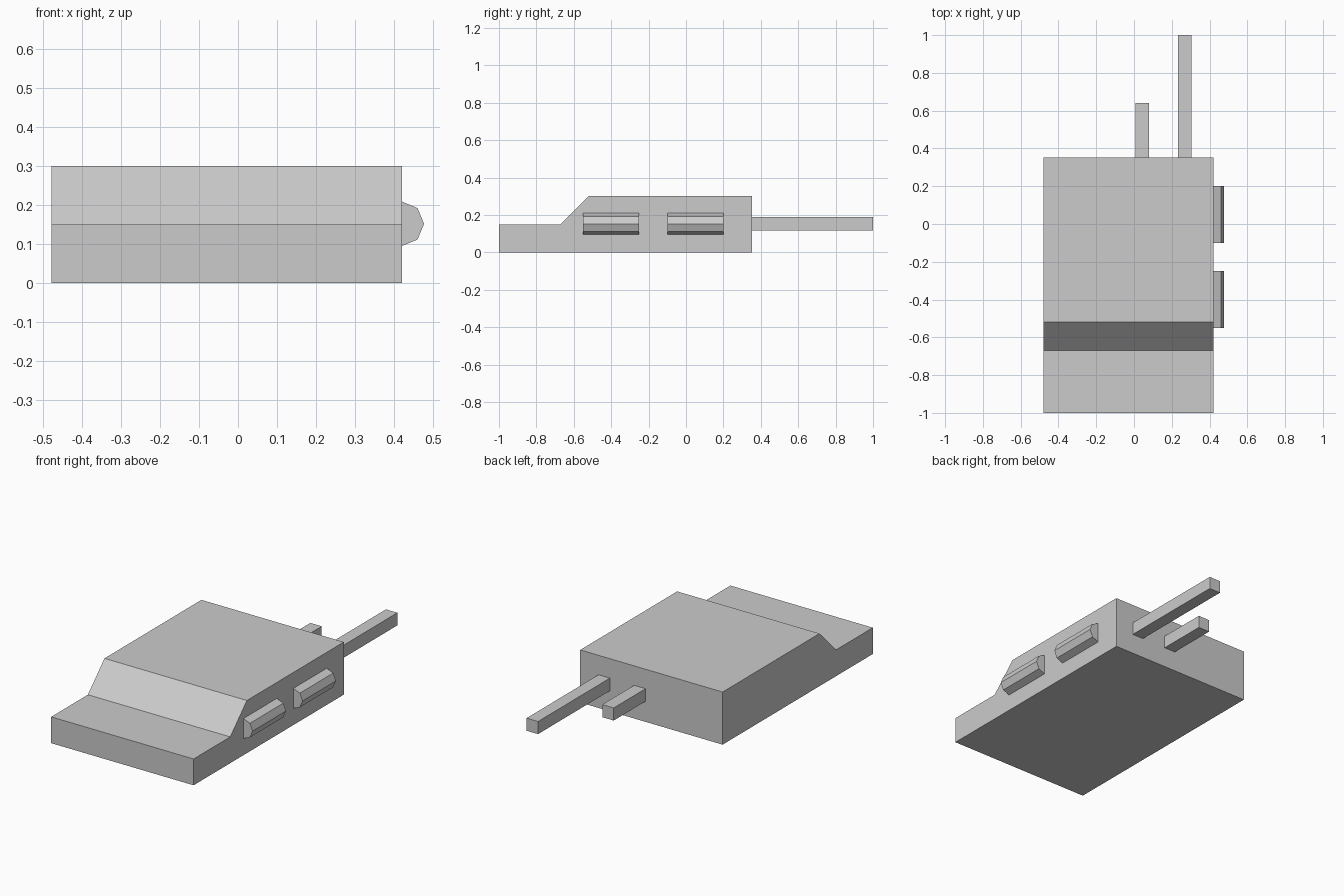
import bpy, bmesh
from math import sin, cos, radians
from mathutils import Vector

if "Cube" in bpy.data.objects:
    bpy.data.objects.remove(bpy.data.objects["Cube"])


def prism(name, profile, offset):
    """Extrude a closed 3D profile along an offset vector."""
    bm = bmesh.new()
    face = bm.faces.new([bm.verts.new(p) for p in profile])
    ext = bmesh.ops.extrude_face_region(bm, geom=[face], use_keep_orig=True)
    verts = [g for g in ext["geom"] if isinstance(g, bmesh.types.BMVert)]
    bmesh.ops.translate(bm, verts=verts, vec=Vector(offset))
    bmesh.ops.recalc_face_normals(bm, faces=bm.faces[:])
    mesh = bpy.data.meshes.new(name)
    bm.to_mesh(mesh)
    bm.free()
    obj = bpy.data.objects.new(name, mesh)
    bpy.context.collection.objects.link(obj)
    return obj


# Body: stepped side profile with a sloped shoulder
LEFT, RIGHT, BACK = -0.478, 0.42, 0.353
side = [(-1, 0), (BACK, 0), (BACK, 0.3), (-0.52, 0.3), (-0.67, 0.15), (-1, 0.15)]
prism("body", [(LEFT, y, z) for y, z in side], (RIGHT - LEFT, 0, 0))

# Side buttons: half octagons lying along the right wall
R, MID = 0.057, 0.152
for name, y in (("front_button", -0.55), ("rear_button", -0.10)):
    arc = [(RIGHT + R * cos(radians(a)), y, MID + R * sin(radians(a)))
           for a in range(-90, 91, 45)]
    prism(name, arc, (0, 0.3, 0))

# Rear prongs: square bars of different length
for name, x0, x1, end in (("short_prong", 0.008, 0.08, 0.64),
                          ("long_prong", 0.233, 0.305, 1.0)):
    prism(name, [(x0, BACK, 0.117), (x1, BACK, 0.117),
                 (x1, BACK, 0.189), (x0, BACK, 0.189)], (0, end - BACK, 0))
